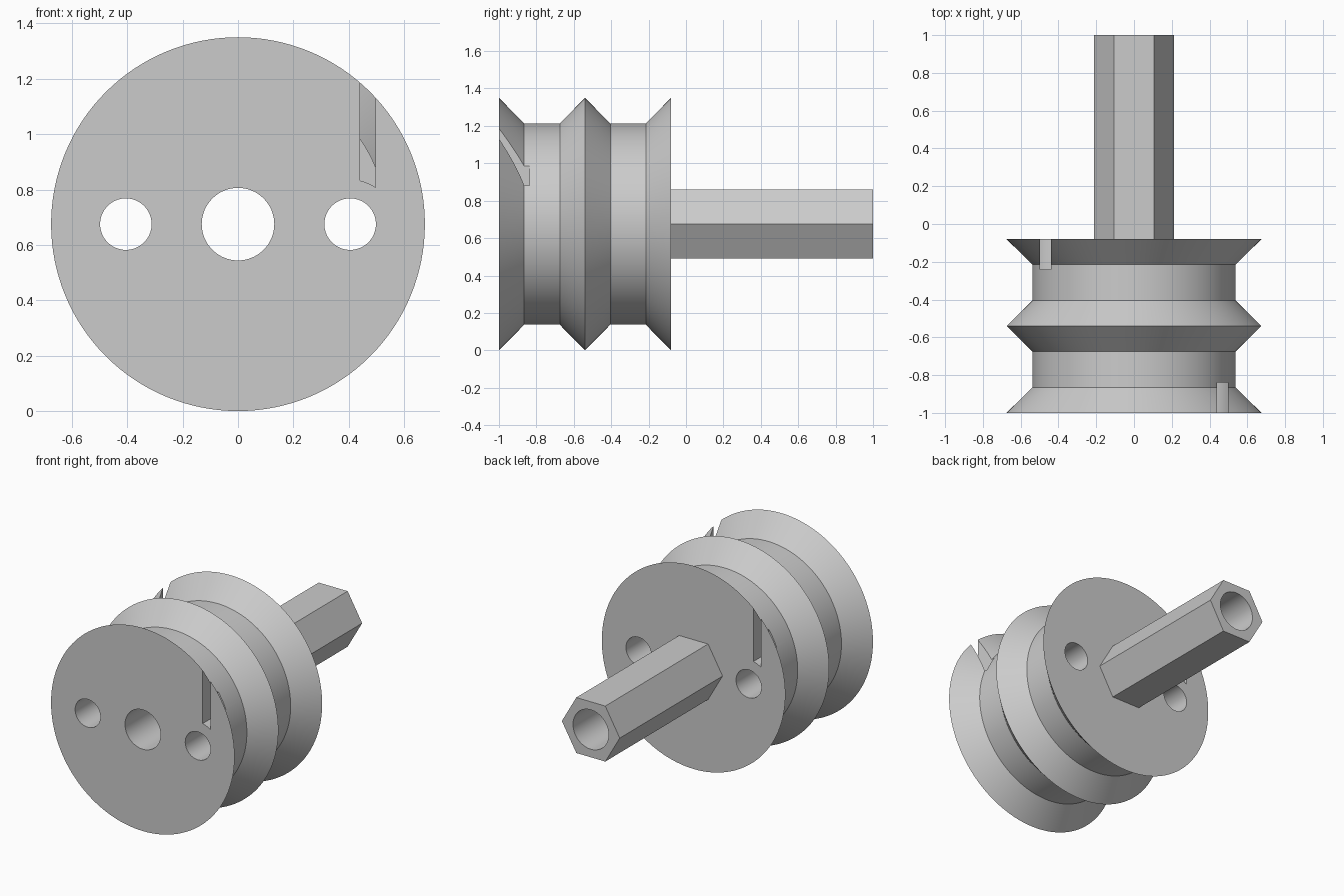
import bpy
import bmesh
from math import cos, sin, pi, radians, sqrt

if "Cube" in bpy.data.objects:
    bpy.data.objects.remove(bpy.data.objects["Cube"], do_unlink=True)

AXIS_Z = 0.675     # height of the turning axis
RIM = 0.675        # flange radius
CORE = 0.538       # groove floor radius
HOLE_X = 0.405     # offset of the side holes

grey = bpy.data.materials.new("plain grey")
grey.diffuse_color = (0.6, 0.6, 0.6, 1)
grey.use_nodes = True
grey.node_tree.nodes["Principled BSDF"].inputs["Base Color"].default_value = (0.6, 0.6, 0.6, 1)


def circle(r, sides, x=0.0):
    return [(x + r * cos(2 * pi * i / sides), AXIS_Z + r * sin(2 * pi * i / sides))
            for i in range(sides)]


def loft(name, sections):
    """Solid through (outline in x-z, y) sections, capped at both ends."""
    bm = bmesh.new()
    rings = [[bm.verts.new((x, y, z)) for x, z in outline] for outline, y in sections]
    n = len(rings[0])
    for a, b in zip(rings, rings[1:]):
        for i in range(n):
            j = (i + 1) % n
            bm.faces.new((a[i], a[j], b[j], b[i]))
    bm.faces.new(rings[0])
    bm.faces.new(rings[-1])
    bmesh.ops.recalc_face_normals(bm, faces=bm.faces)
    mesh = bpy.data.meshes.new(name)
    bm.to_mesh(mesh)
    bm.free()
    mesh.materials.append(grey)
    obj = bpy.data.objects.new(name, mesh)
    bpy.context.collection.objects.link(obj)
    return obj


def combine(target, tool, operation):
    mod = target.modifiers.new(operation, "BOOLEAN")
    mod.operation = operation
    mod.solver = "EXACT"
    mod.object = tool
    bpy.context.view_layer.objects.active = target
    bpy.ops.object.modifier_apply(modifier=mod.name)
    bpy.data.objects.remove(tool, do_unlink=True)


def slot_outline(side):
    """Slot with a bottom edge curving around the neighbouring hole."""
    x0, x1, steps = 0.44, 0.497, 6
    xs = [x0 + (x1 - x0) * i / steps for i in range(steps + 1)]
    arc = [(x, AXIS_Z + sqrt(0.161 ** 2 - (x - HOLE_X) ** 2)) for x in xs]
    return [(side * x, z) for x, z in arc + [(x1, 1.5), (x0, 1.5)]]


# Double-grooved spool
profile = [(-1, RIM), (-0.865, CORE), (-0.675, CORE), (-0.54, RIM),
           (-0.405, CORE), (-0.215, CORE), (-0.08, RIM)]
spool = loft("spool_with_hex_shaft", [(circle(r, 128), y) for y, r in profile])

# Hexagonal shaft
shaft = loft("hex_shaft", [(circle(0.213, 6), -0.3), (circle(0.213, 6), 1)])
combine(spool, shaft, "UNION")

# Centre bore and two side holes
for x, r in ((0, 0.131), (HOLE_X, 0.093), (-HOLE_X, 0.093)):
    hole = circle(r, 64, x)
    combine(spool, loft("hole_cutter", [(hole, -1.2), (hole, 1.2)]), "DIFFERENCE")

# Cord slots in the front and back flanges
for side, y0, y1 in ((1, -1.2, -0.838), (-1, -0.242, 0.1)):
    outline = slot_outline(side)
    combine(spool, loft("slot_cutter", [(outline, y0), (outline, y1)]), "DIFFERENCE")

# One colour, smooth curves with crisp edges
spool.data.materials.clear()
spool.data.materials.append(grey)
for face in spool.data.polygons:
    face.material_index = 0
bpy.ops.object.select_all(action="DESELECT")
spool.select_set(True)
bpy.context.view_layer.objects.active = spool
bpy.ops.object.shade_smooth_by_angle(angle=radians(25))
